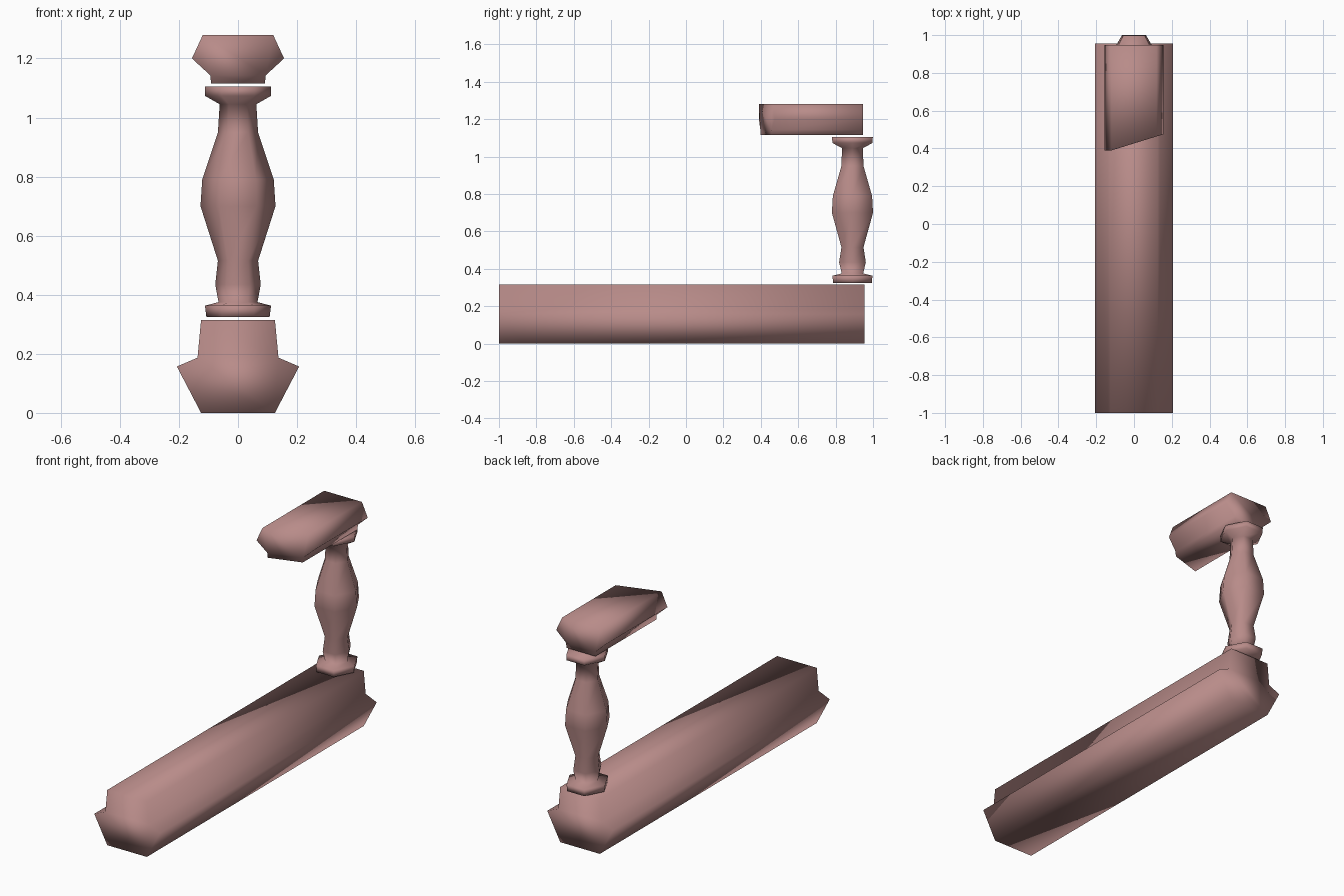
import bpy, bmesh, math

cube = bpy.data.objects.get("Cube")
if cube:
    bpy.data.objects.remove(cube, do_unlink=True)

clay = bpy.data.materials.new("dusty_rose")
clay.use_nodes = True
clay.diffuse_color = (0.48, 0.26, 0.25, 1)
clay.node_tree.nodes["Principled BSDF"].inputs["Base Color"].default_value = clay.diffuse_color


def loft(name, rings):
    """Skin a closed, smooth shaded solid through matching rings of points."""
    bm = bmesh.new()
    loops = [[bm.verts.new(p) for p in ring] for ring in rings]
    for a, b in zip(loops, loops[1:]):
        for i in range(len(a)):
            j = (i + 1) % len(a)
            bm.faces.new((a[i], a[j], b[j], b[i]))
    bm.faces.new(loops[0][::-1])
    bm.faces.new(loops[-1])
    bmesh.ops.recalc_face_normals(bm, faces=bm.faces[:])
    for face in bm.faces:
        face.smooth = True
    mesh = bpy.data.meshes.new(name)
    bm.to_mesh(mesh)
    bm.free()
    mesh.materials.append(clay)
    obj = bpy.data.objects.new(name, mesh)
    bpy.context.collection.objects.link(obj)
    return obj


def rail(name, half, front, back):
    """Extrude a mirrored half profile of (x, z) along y; front gives y from x."""
    outline = half + [(-x, z) for x, z in reversed(half)]
    return loft(name, [[(x, front(x), z) for x, z in outline],
                       [(x, back, z) for x, z in outline]])


# Bottom rail with a flared skirt
rail("bottom_rail", [(0.125, 0), (0.207, 0.157), (0.137, 0.187), (0.125, 0.315)],
     lambda x: -1.0, 0.955)

# Handrail with a slanted front cut
rail("handrail", [(0.091, 1.115), (0.094, 1.143), (0.156, 1.2), (0.119, 1.28)],
     lambda x: 0.39 + 0.31 * max(0, x + 0.118), 0.947)

# Six-sided turned baluster: height, radius, depth stretch
profile = [(0.325, 0.107, 1.12), (0.363, 0.112, 1.1), (0.375, 0.066, 1),
           (0.435, 0.077, 1.07), (0.515, 0.068, 1), (0.70, 0.127, 1),
           (0.79, 0.121, 1), (0.95, 0.068, 1), (1.045, 0.062, 1.04),
           (1.073, 0.111, 1.12), (1.105, 0.112, 1.12)]
turns = [math.tau * i / 6 for i in range(6)]
loft("baluster", [[(r * math.cos(t), 0.89 + r * s * math.sin(t), z) for t in turns]
                  for z, r, s in profile])
